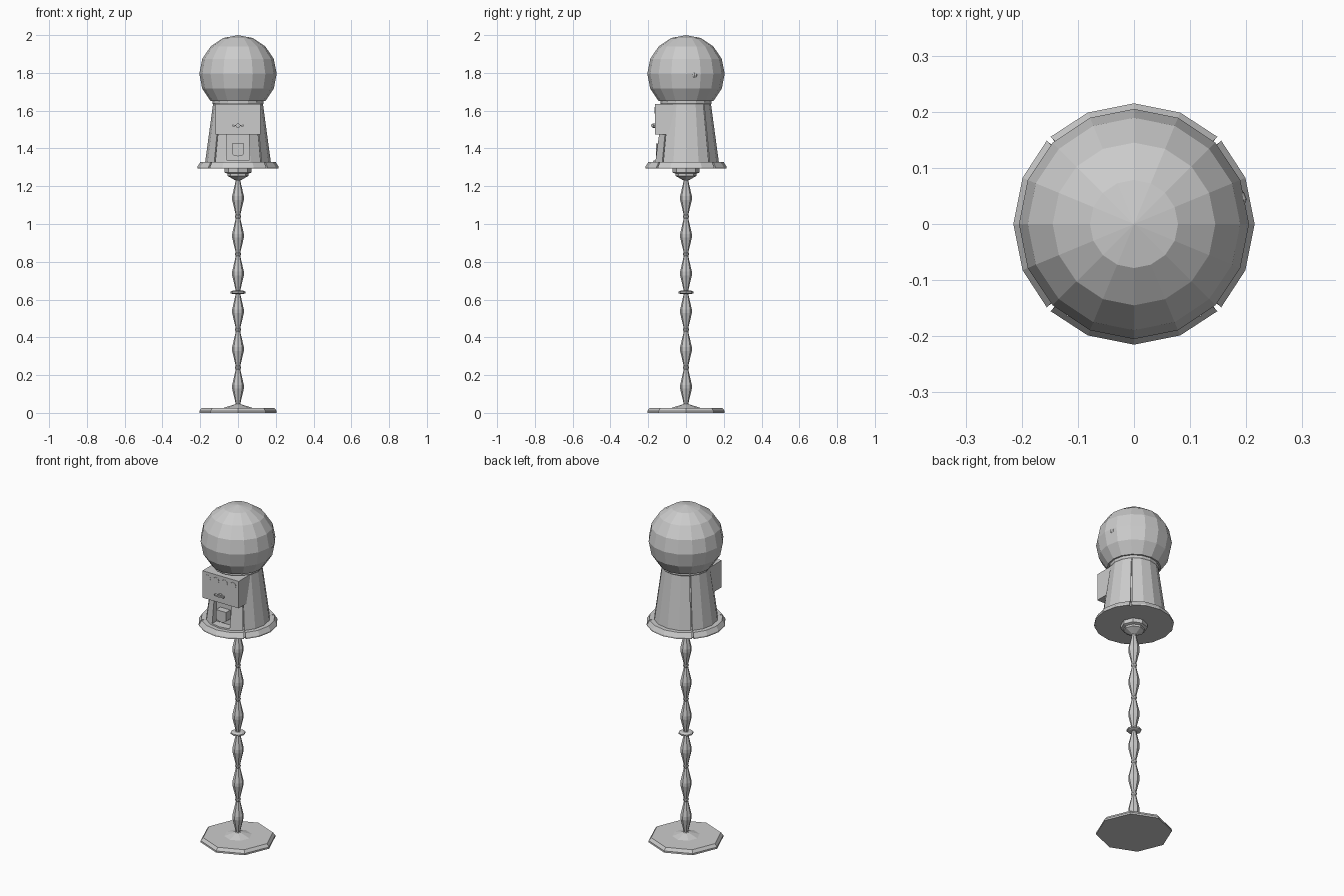
import bpy, bmesh, math
from mathutils import Matrix

if "Cube" in bpy.data.objects:
    bpy.data.objects.remove(bpy.data.objects["Cube"])


def finish(bm, name):
    bmesh.ops.remove_doubles(bm, verts=bm.verts, dist=1e-5)
    bmesh.ops.recalc_face_normals(bm, faces=bm.faces)
    me = bpy.data.meshes.new(name)
    bm.to_mesh(me)
    bm.free()
    ob = bpy.data.objects.new(name, me)
    bpy.context.collection.objects.link(ob)
    return ob


def lathe_bm(profile, spokes):
    """Revolve (radius, z) points; spokes are (degrees, radius factor)."""
    bm = bmesh.new()
    rings = [[bm.verts.new((r * k * math.cos(math.radians(a)),
                            r * k * math.sin(math.radians(a)), z))
              for a, k in spokes] for r, z in profile]
    n = len(spokes)
    for lo, hi in zip(rings, rings[1:]):
        for i in range(n):
            j = (i + 1) % n
            bm.faces.new((lo[i], lo[j], hi[j], hi[i]))
    bm.faces.new(rings[0][::-1])
    bm.faces.new(rings[-1])
    return bm


def even(n):
    return [(360 * i / n, 1) for i in range(n)]


def lathe(name, profile, sides):
    return finish(lathe_bm(profile, even(sides)), name)


def box(name, x, y, z):
    bm = bmesh.new()
    size = Matrix.Diagonal((x[1] - x[0], y[1] - y[0], z[1] - z[0], 1))
    mid = [(a + b) / 2 for a, b in (x, y, z)]
    bmesh.ops.create_cube(bm, size=1, matrix=Matrix.Translation(mid) @ size)
    return finish(bm, name)


def prism(name, outline, y0, y1):
    """Extrude an (x, z) outline along y."""
    bm = bmesh.new()
    f = bm.faces.new([bm.verts.new((x, y0, z)) for x, z in outline])
    ext = bmesh.ops.extrude_face_region(bm, geom=[f])["geom"]
    bmesh.ops.translate(bm, vec=(0, y1 - y0, 0),
                        verts=[v for v in ext if isinstance(v, bmesh.types.BMVert)])
    return finish(bm, name)


def disc(name, x, z, r, y0, y1, sides):
    pts = [(x + r * math.cos(math.radians(a)), z + r * math.sin(math.radians(a)))
           for a, _ in even(sides)]
    return prism(name, pts, y0, y1)


# octagonal foot with eight sunken panels between spokes
bm = lathe_bm([(.205, 0), (.205, .01), (.192, .027), (.075, .027), (.018, .045)], even(8))
panels = [f for f in bm.faces if len(f.verts) == 4
          and all(abs(v.co.z - .027) < 1e-4 for v in f.verts)]
bmesh.ops.inset_individual(bm, faces=panels, thickness=.013, depth=-.013)
finish(bm, "foot")

# turned pole: six double-tapered beads with small rings at the joints
pole, beads, low, high = [(.018, .035)], 6, .038, 1.238
step = (high - low) / beads
for i in range(beads):
    z = low + i * step
    pole += [(.016, z), (.016, z + .006), (.012, z + .01),
             (.031, z + step * .45), (.031, z + step * .55), (.012, z + step - .008)]
pole.append((.016, high))
lathe("pole", pole, 8)
lathe("pole_disc", [(.028, .629), (.04, .634), (.04, .642), (.028, .647)], 8)

# stepped collar below the machine
lathe("collar", [(.016, 1.232), (.035, 1.243), (.056, 1.255), (.056, 1.267),
                 (.072, 1.272), (.072, 1.3)], 8)

# sixteen-sided tapered body, with a seam groove on each diagonal
spokes = []
for q in range(4):
    a = 90 * q
    spokes += [(a, 1), (a + 22.5, 1), (a + 43.7, 1), (a + 43.9, .94),
               (a + 46.1, .94), (a + 46.3, 1), (a + 67.5, 1)]
body = finish(lathe_bm([(.215, 1.295), (.215, 1.303), (.2, 1.327), (.174, 1.327),
                        (.132, 1.637)], spokes), "body")

# outlet recess cut in the front
cutter = box("outlet_cutter", (-.058, .058), (-.3, -.12), (1.335, 1.485))
mod = body.modifiers.new("outlet", "BOOLEAN")
mod.operation, mod.solver, mod.object = "DIFFERENCE", "EXACT", cutter
bpy.context.view_layer.objects.active = body
bpy.ops.object.modifier_apply(modifier="outlet")
bpy.data.objects.remove(cutter)

# shield-shaped outlet flap
prism("outlet_flap", [(-.033, 1.425), (-.033, 1.372), (-.02, 1.362), (0, 1.358),
                      (.02, 1.362), (.033, 1.372), (.033, 1.425)], -.16, -.115)

# coin box with discs and turning handle
box("coin_box", (-.12, .12), (-.165, -.035), (1.475, 1.636))
for i in range(4):
    disc(f"coin_disc_{i + 1}", -.084 + .056 * i, 1.602, .019, -.167, -.16, 10)
disc("handle_hub", 0, 1.521, .012, -.178, -.16, 8)
prism("handle_grip", [(-.03, 1.526), (-.03, 1.516), (-.01, 1.518), (.01, 1.518),
                      (.03, 1.516), (.03, 1.526), (.01, 1.524), (-.01, 1.524)], -.184, -.172)

# neck ring and faceted globe
lathe("neck", [(.128, 1.628), (.136, 1.64), (.136, 1.655)], 16)
globe = [(.205 * math.cos(math.radians(a)), 1.795 + .205 * math.sin(math.radians(a)))
         for a in (-45, -22.5, 0, 22.5, 45, 67.5, 90)]
lathe("globe", globe, 16)

# sweet just touching the globe wall
bm = bmesh.new()
bmesh.ops.create_uvsphere(bm, u_segments=8, v_segments=6, radius=.018,
                          matrix=Matrix.Translation((.183, .044, 1.79)))
finish(bm, "sweet")
